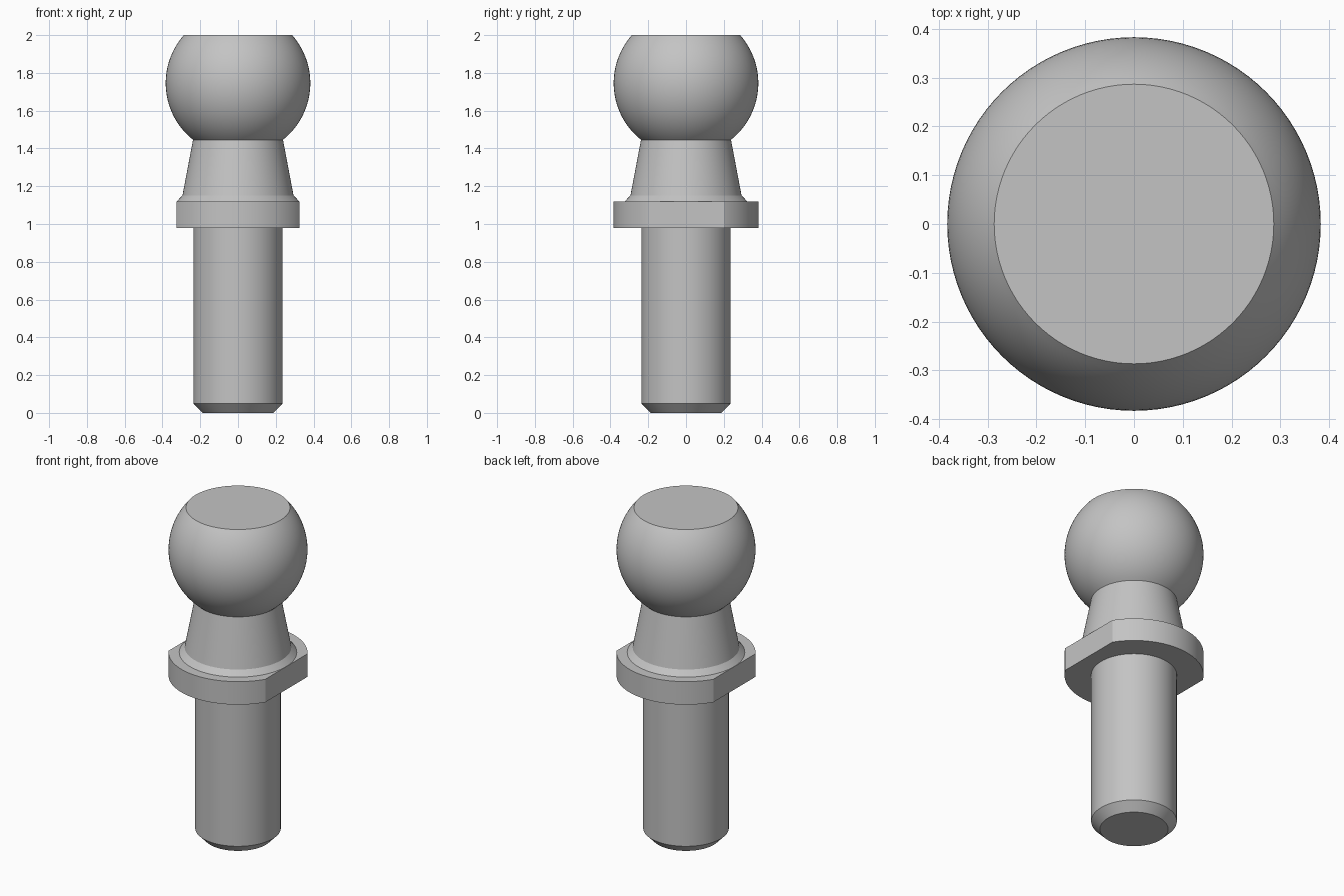
import bpy
import bmesh
from math import cos, sin, pi, asin, radians

SEGMENTS = 96

cube = bpy.data.objects.get("Cube")
if cube:
    bpy.data.objects.remove(cube, do_unlink=True)

# Single plain steel colour
steel = bpy.data.materials.new("grey_steel")
steel.use_nodes = True
steel.diffuse_color = (0.55, 0.55, 0.55, 1)
steel.node_tree.nodes["Principled BSDF"].inputs["Base Color"].default_value = (0.55, 0.55, 0.55, 1)


def finish(name, bm):
    bmesh.ops.recalc_face_normals(bm, faces=bm.faces[:])
    mesh = bpy.data.meshes.new(name)
    bm.to_mesh(mesh)
    bm.free()
    mesh.materials.append(steel)
    obj = bpy.data.objects.new(name, mesh)
    bpy.context.collection.objects.link(obj)
    bpy.ops.object.select_all(action="DESELECT")
    obj.select_set(True)
    bpy.context.view_layer.objects.active = obj
    bpy.ops.object.shade_smooth_by_angle(angle=radians(25))
    return obj


def lathe(profile, cap_bottom=False, cap_top=False):
    """Turn a list of (radius, height) points around the z axis."""
    bm = bmesh.new()
    rings = []
    for r, z in profile:
        angles = [2 * pi * i / SEGMENTS for i in range(SEGMENTS)]
        rings.append([bm.verts.new((r * cos(a), r * sin(a), z)) for a in angles])
    for low, high in zip(rings, rings[1:]):
        for i in range(SEGMENTS):
            j = (i + 1) % SEGMENTS
            bm.faces.new((low[i], low[j], high[j], high[i]))
    if cap_bottom:
        bm.faces.new(rings[0][::-1])
    if cap_top:
        bm.faces.new(rings[-1])
    return bm


# Straight shank with a chamfered tip
SHANK_R = 0.236
finish("shank", lathe([(0.188, 0), (SHANK_R, 0.05), (SHANK_R, 0.98)], cap_bottom=True))

# Round flange with two flats for a spanner
bm = lathe([(0.383, 0.98), (0.383, 1.12)], cap_bottom=True, cap_top=True)
for side in (-1, 1):
    geom = bm.verts[:] + bm.edges[:] + bm.faces[:]
    bmesh.ops.bisect_plane(bm, geom=geom, plane_co=(side * 0.325, 0, 0),
                           plane_no=(side, 0, 0), clear_outer=True)
    open_edges = [e for e in bm.edges if e.is_boundary]
    bmesh.ops.holes_fill(bm, edges=open_edges, sides=0)
finish("flange", bm)

# Ball, cut flat on top and open where it meets the neck
BALL_R, BALL_Z, NECK_Z = 0.383, 1.746, 1.446
start = asin((NECK_Z - BALL_Z) / BALL_R)
end = asin((2 - BALL_Z) / BALL_R)
STEPS = 32
arc = []
for k in range(STEPS + 1):
    t = start + (end - start) * k / STEPS
    arc.append((BALL_R * cos(t), BALL_Z + BALL_R * sin(t)))
finish("ball_head", lathe(arc, cap_top=True))

# Tapered neck with a chamfered foot on the flange
finish("neck", lathe([(0.324, 1.12), (0.294, 1.152), arc[0]]))
